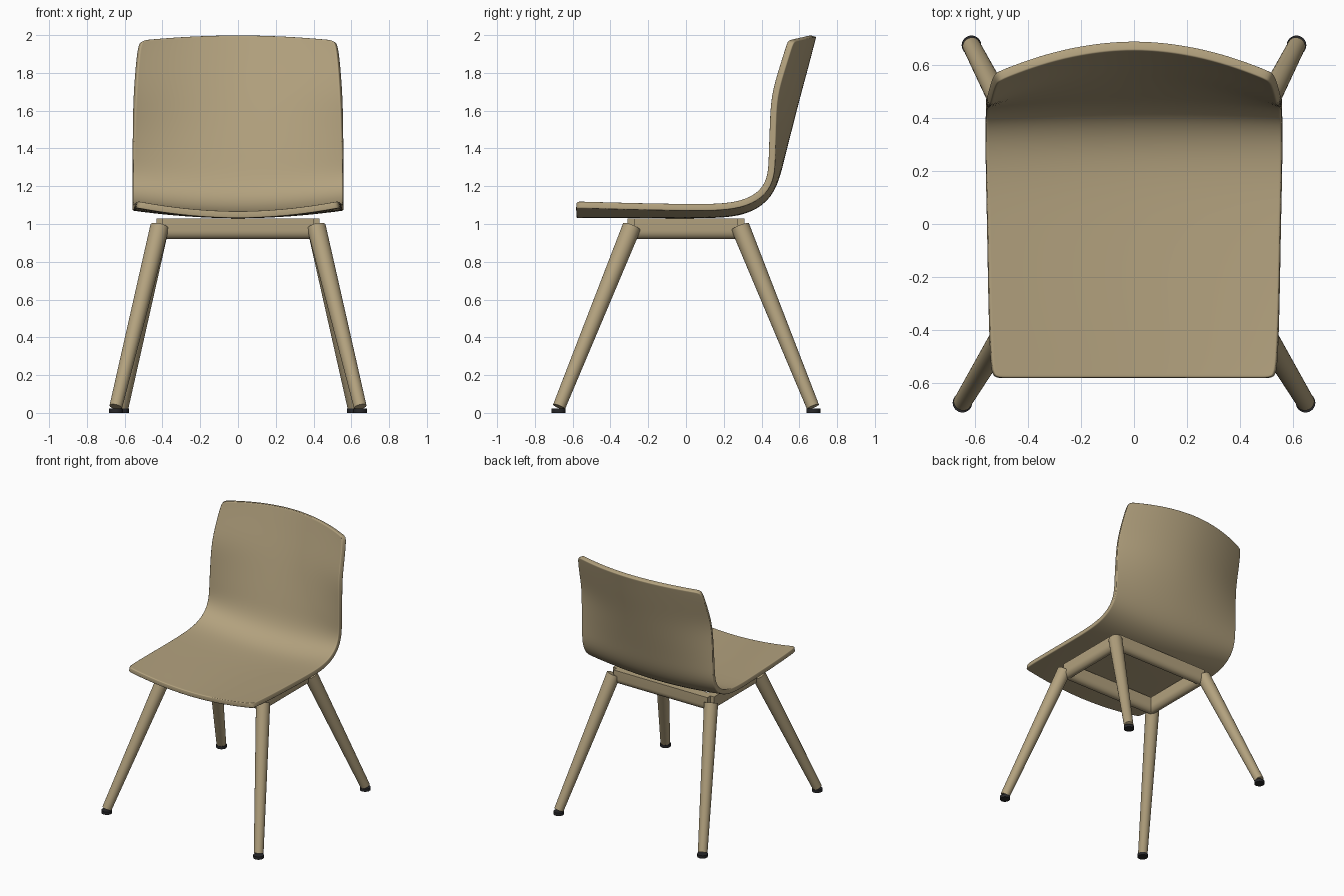
import bpy, bmesh, math
from mathutils import Vector, Matrix

if "Cube" in bpy.data.objects:
    bpy.data.objects.remove(bpy.data.objects["Cube"])


def material(name, col):
    m = bpy.data.materials.new(name)
    m.diffuse_color = (*col, 1)
    m.use_nodes = True
    m.node_tree.nodes["Principled BSDF"].inputs["Base Color"].default_value = m.diffuse_color
    return m


WOOD = material("light wood", (0.45, 0.36, 0.21))
RUBBER = material("black rubber", (0.02, 0.02, 0.022))


def finish(bm, name, mat, angle=35):
    bmesh.ops.recalc_face_normals(bm, faces=bm.faces[:])
    me = bpy.data.meshes.new(name)
    bm.to_mesh(me)
    bm.free()
    ob = bpy.data.objects.new(name, me)
    bpy.context.collection.objects.link(ob)
    me.materials.append(mat)
    bpy.ops.object.select_all(action='DESELECT')
    bpy.context.view_layer.objects.active = ob
    ob.select_set(True)
    bpy.ops.object.shade_smooth_by_angle(angle=math.radians(angle))
    return ob


def rod(name, a, b, r1, r2, mat):
    """Tapered round rod from a to b."""
    a, b = Vector(a), Vector(b)
    d = b - a
    bm = bmesh.new()
    bmesh.ops.create_cone(bm, cap_ends=True, segments=32, radius1=r1, radius2=r2, depth=d.length,
                          matrix=Matrix.Translation((a + b) / 2) @ d.to_track_quat('Z', 'Y').to_matrix().to_4x4())
    return finish(bm, name, mat)


# Shell: rows of (centre y, centre z, edge y, edge z, half width) on the inner face
rows = [
    (-0.58, 1.067, -0.58, 1.12, 0.527),
    (-0.53, 1.067, -0.53, 1.119, 0.537),
    (-0.30, 1.067, -0.30, 1.112, 0.545),
    (0.00, 1.065, 0.00, 1.106, 0.55),
    (0.17, 1.067, 0.18, 1.106, 0.555),
    (0.30, 1.08, 0.31, 1.125, 0.556),
    (0.41, 1.14, 0.40, 1.18, 0.556),
    (0.46, 1.24, 0.435, 1.26, 0.555),
    (0.486, 1.35, 0.437, 1.36, 0.553),
    (0.53, 1.52, 0.442, 1.52, 0.548),
    (0.571, 1.68, 0.448, 1.68, 0.541),
    (0.612, 1.83, 0.490, 1.82, 0.532),
    (0.643, 1.95, 0.523, 1.925, 0.521),
    (0.656, 2.0, 0.538, 1.973, 0.510),
]
cols = [-1, -0.92, -0.7, -0.45, -0.2, 0, 0.2, 0.45, 0.7, 0.92, 1]
bm = bmesh.new()
grid = []
for cy, cz, ey, ez, w in rows:
    grid.append([bm.verts.new((t * w, cy + (ey - cy) * t * t, cz + (ez - cz) * t * t)) for t in cols])
for r0, r1 in zip(grid, grid[1:]):
    for i in range(len(cols) - 1):
        bm.faces.new((r0[i], r0[i + 1], r1[i + 1], r1[i]))
shell = finish(bm, "seat_shell", WOOD, 50)
if shell.data.polygons[0].normal.z < 0:
    shell.data.flip_normals()
mods = [m.name for m in shell.modifiers]
sub = shell.modifiers.new("smooth", 'SUBSURF')
sub.levels = sub.render_levels = 2
sol = shell.modifiers.new("thickness", 'SOLIDIFY')
sol.thickness = 0.036
sol.offset = -1
bev = shell.modifiers.new("rounded_rim", 'BEVEL')
bev.width = 0.012
bev.segments = 3
bev.limit_method = 'ANGLE'
bev.angle_limit = math.radians(50)

# Legs with rubber feet
for sx, side in ((-1, "left"), (1, "right")):
    for sy, end, fx in ((-1, "front", 0.647), (1, "back", 0.613)):
        rod(f"{end}_{side}_leg", (sx * fx, sy * 0.672, 0.032), (sx * 0.415, sy * 0.287, 0.985),
            0.034, 0.05, WOOD)
        rod(f"{end}_{side}_foot", (sx * fx, sy * 0.674, 0), (sx * fx, sy * 0.674, 0.022),
            0.037, 0.037, RUBBER)


def rail(name, a, b):
    """Flat-topped rail with a rounded underside."""
    a, b = Vector(a), Vector(b)
    side = (b - a).normalized().cross(Vector((0, 0, 1)))
    prof = [(-0.036, 1.028), (0.036, 1.028)]
    prof += [(0.036 * math.cos(k * math.pi / 12), 0.965 - 0.045 * math.sin(k * math.pi / 12)) for k in range(13)]
    bm = bmesh.new()
    ends = [[bm.verts.new(p + side * s + Vector((0, 0, z))) for s, z in prof] for p in (a, b)]
    n = len(prof)
    for e in ends:
        bm.faces.new(e)
    for i in range(n):
        j = (i + 1) % n
        bm.faces.new((ends[0][i], ends[0][j], ends[1][j], ends[1][i]))
    finish(bm, name, WOOD)


# Under-seat frame
for s, end in ((-1, "front"), (1, "back")):
    rail(f"{end}_rail", (-0.40, s * 0.275, 0), (0.40, s * 0.275, 0))
for s, side in ((-1, "left"), (1, "right")):
    rail(f"{side}_rail", (s * 0.395, -0.275, 0), (s * 0.395, 0.275, 0))
